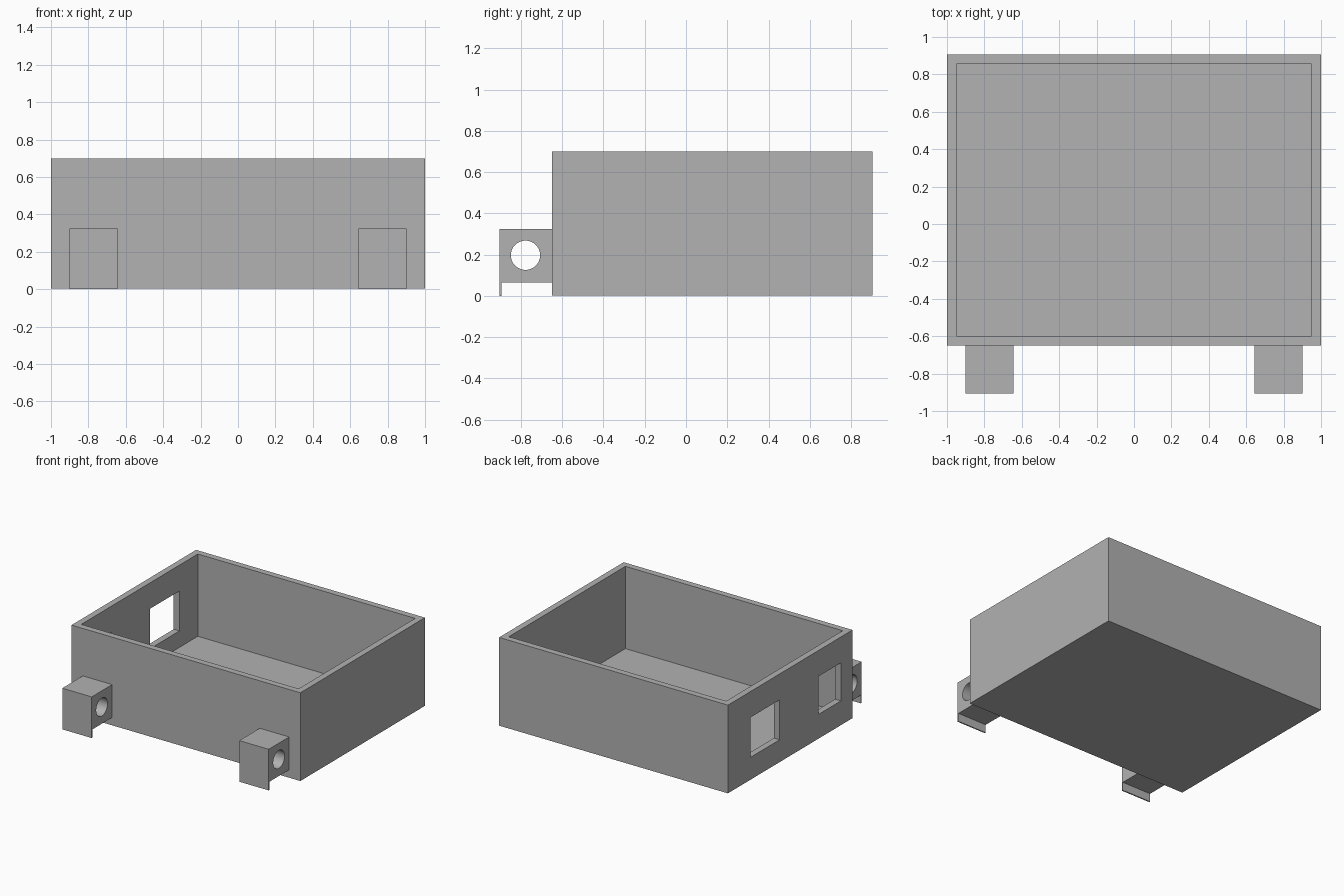
import bpy
import bmesh
from math import radians
from mathutils import Matrix, Vector

default = bpy.data.objects.get("Cube")
if default:
    bpy.data.objects.remove(default, do_unlink=True)

GREY = (0.445, 0.445, 0.445, 1)
grey = bpy.data.materials.new("plain grey")
grey.use_nodes = True
grey.diffuse_color = GREY
grey.node_tree.nodes["Principled BSDF"].inputs["Base Color"].default_value = GREY


def finish(name, bm):
    bmesh.ops.recalc_face_normals(bm, faces=bm.faces)
    mesh = bpy.data.meshes.new(name)
    bm.to_mesh(mesh)
    bm.free()
    mesh.materials.append(grey)
    obj = bpy.data.objects.new(name, mesh)
    bpy.context.collection.objects.link(obj)
    return obj


def box(name, low, high):
    low, high = Vector(low), Vector(high)
    bm = bmesh.new()
    bmesh.ops.create_cube(bm, size=1, matrix=Matrix.Translation((low + high) / 2)
                          @ Matrix.Diagonal((*(high - low), 1)))
    return finish(name, bm)


def rod(name, centre, radius, length):
    """Cylinder lying along x."""
    bm = bmesh.new()
    bmesh.ops.create_cone(bm, cap_ends=True, segments=48, radius1=radius, radius2=radius,
                          depth=length, matrix=Matrix.Translation(centre)
                          @ Matrix.Rotation(radians(90), 4, 'Y'))
    return finish(name, bm)


def extrude_x(name, profile, x0, x1):
    """Solid from a (y, z) profile."""
    bm = bmesh.new()
    face = bm.faces.new([bm.verts.new((x0, y, z)) for y, z in profile])
    grown = bmesh.ops.extrude_face_region(bm, geom=[face])["geom"]
    verts = [v for v in grown if isinstance(v, bmesh.types.BMVert)]
    bmesh.ops.translate(bm, verts=verts, vec=(x1 - x0, 0, 0))
    return finish(name, bm)


def cut(obj, cutter):
    cutter.hide_render = True
    bpy.ops.object.select_all(action='DESELECT')
    bpy.context.view_layer.objects.active = obj
    obj.select_set(True)
    mod = obj.modifiers.new("cut", 'BOOLEAN')
    mod.operation = 'DIFFERENCE'
    mod.solver = 'EXACT'
    mod.object = cutter
    bpy.ops.object.modifier_apply(modifier=mod.name)
    bpy.data.objects.remove(cutter, do_unlink=True)


# Open tray with even walls and floor
FRONT, BACK, TOP, WALL = -0.65, 0.905, 0.70, 0.05
tray = box("tray", (-1, FRONT, 0.003), (1, BACK, TOP))
cut(tray, box("cavity", (-1 + WALL, FRONT + WALL, WALL), (1 - WALL, BACK - WALL, TOP + 0.1)))

# Two windows in the right wall
for y0, y1, z0, z1 in ((0.26, 0.625, 0.18, 0.495), (-0.505, -0.225, 0.195, 0.495)):
    cut(tray, box("window_cutter", (-1.1, y0, z0), (-0.9, y1, z1)))

# Hinge blocks: bored cube with a thin lip hanging at the front
TIP, LIP, UNDER, HEAD = -0.905, -0.895, 0.065, 0.325
profile = [(TIP, 0), (LIP, 0), (LIP, UNDER), (FRONT, UNDER), (FRONT, HEAD), (TIP, HEAD)]
for side, x0, x1 in (("right", -0.902, -0.645), ("left", 0.645, 0.902)):
    block = extrude_x(side + "_hinge_block", profile, x0, x1)
    cut(block, rod("bore", ((x0 + x1) / 2, -0.778, 0.197), 0.071, 0.5))
    bpy.ops.object.shade_smooth_by_angle(angle=radians(30))
